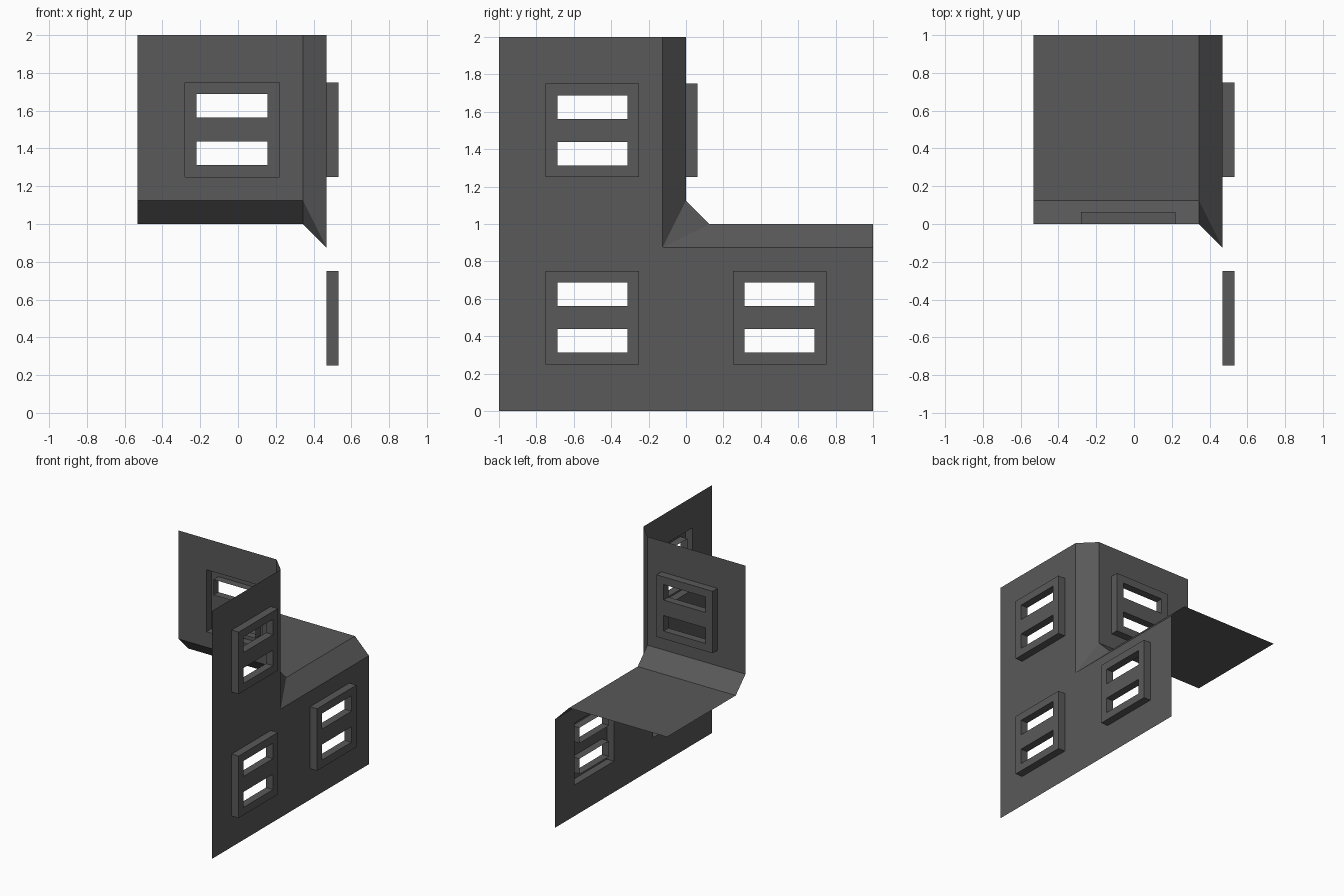
import bpy, bmesh
from mathutils import Vector

if "Cube" in bpy.data.objects:
    bpy.data.objects.remove(bpy.data.objects["Cube"])

grey = bpy.data.materials.new("dark_grey")
grey.diffuse_color = (0.1, 0.1, 0.1, 1)
grey.use_nodes = True
grey.node_tree.nodes["Principled BSDF"].inputs["Base Color"].default_value = grey.diffuse_color

XL, XC, XR = -0.53125, 0.34375, 0.46875   # left end, chamfer start, right wall
D = 0.0625                                # frame depth and rail width


def make(name, faces, outward=None):
    """Build a mesh from point lists; each face turns towards its own outward hint."""
    bm = bmesh.new()
    for pts, out in faces:
        f = bm.faces.new([bm.verts.new(p) for p in pts])
        f.normal_update()
        if f.normal.dot(Vector(out)) < 0:
            f.normal_flip()
    bmesh.ops.remove_doubles(bm, verts=bm.verts, dist=1e-5)
    me = bpy.data.meshes.new(name)
    bm.to_mesh(me)
    bm.free()
    me.materials.append(grey)
    ob = bpy.data.objects.new(name, me)
    bpy.context.collection.objects.link(ob)


def side(u, v, d):          # right wall plane, d towards +x
    return Vector((XR + d, u, v))


def back(u, v, d):          # upper wall plane, d towards +y
    return Vector((u, d, v))


def sheet(fn, us, vs, keep, d=0.0):
    """Flat sheet of grid cells, leaving out cells where keep is false."""
    n = fn(0, 0, 1) - fn(0, 0, 0)
    out = []
    for a, b in zip(us, us[1:]):
        for c, e in zip(vs, vs[1:]):
            if keep((a + b) / 2, (c + e) / 2):
                out.append(([fn(a, c, d), fn(b, c, d), fn(b, e, d), fn(a, e, d)], n))
    return out


def tube(fn, u0, u1, v0, v1, sign):
    """Four side walls of a rectangle from the wall plane to the frame front."""
    cs = [(u0, v0), (u1, v0), (u1, v1), (u0, v1)]
    mid = fn((u0 + u1) / 2, (v0 + v1) / 2, D / 2)
    out = []
    for p, q in zip(cs, cs[1:] + cs[:1]):
        pts = [fn(*p, 0), fn(*q, 0), fn(*q, D), fn(*p, D)]
        out.append((pts, (sum(pts, Vector()) / 4 - mid) * sign))
    return out


def window(name, fn, cu, cv):
    """Raised hollow frame with two through slots."""
    us = [cu - .25, cu - .1875, cu + .1875, cu + .25]
    vs = [cv + k * D for k in (-4, -3, -1, 1, 3, 4)]
    slot = lambda u, v: abs(u - cu) < .1875 and D < abs(v - cv) < 3 * D
    faces = sheet(fn, us, vs, lambda u, v: not slot(u, v), D)
    faces += tube(fn, us[0], us[3], vs[0], vs[5], 1)
    for k in (1, 3):
        faces += tube(fn, us[1], us[2], vs[k], vs[k + 1], -1)
    make(name, faces)


def clear(wins):
    return lambda u, v: all(max(abs(u - a), abs(v - b)) > .25 for a, b in wins)


# L-shaped right wall with three window holes
side_wins = [(-.5, .5), (.5, .5), (-.5, 1.5)]
free = clear(side_wins)
make("side_wall", sheet(side, [-1, -.75, -.25, -.125, .25, .75, 1],
                        [0, .25, .75, .875, 1.25, 1.75, 2],
                        lambda u, v: free(u, v) and (v < .875 or u < -.125)))

# upper wall facing the back, with one window hole
CX = -0.03125
make("upper_wall", sheet(back, [XL, CX - .25, CX + .25, XC],
                         [1.125, 1.25, 1.75, 2], clear([(CX, 1.5)])))

# window frames
for i, (u, v) in enumerate(side_wins):
    window(f"side_window_{i + 1}", side, u, v)
window("upper_window", back, CX, 1.5)

# flat terrace roof
make("terrace", [([(XL, .125, 1), (XC, .125, 1), (XC, 1, 1), (XL, 1, 1)], (0, 0, 1))])

# bevel strips meeting in a triangular corner
A, B, C = (XR, -.125, .875), (XC, 0, 1.125), (XC, .125, 1)
make("bevels", [
    ([A, B, (XC, 0, 2), (XR, -.125, 2)], (1, 1, 0)),
    ([A, C, (XC, 1, 1), (XR, 1, .875)], (1, 0, 1)),
    ([B, C, (XL, .125, 1), (XL, 0, 1.125)], (0, 1, 1)),
    ([A, B, C], (1, 1, 1)),
])
